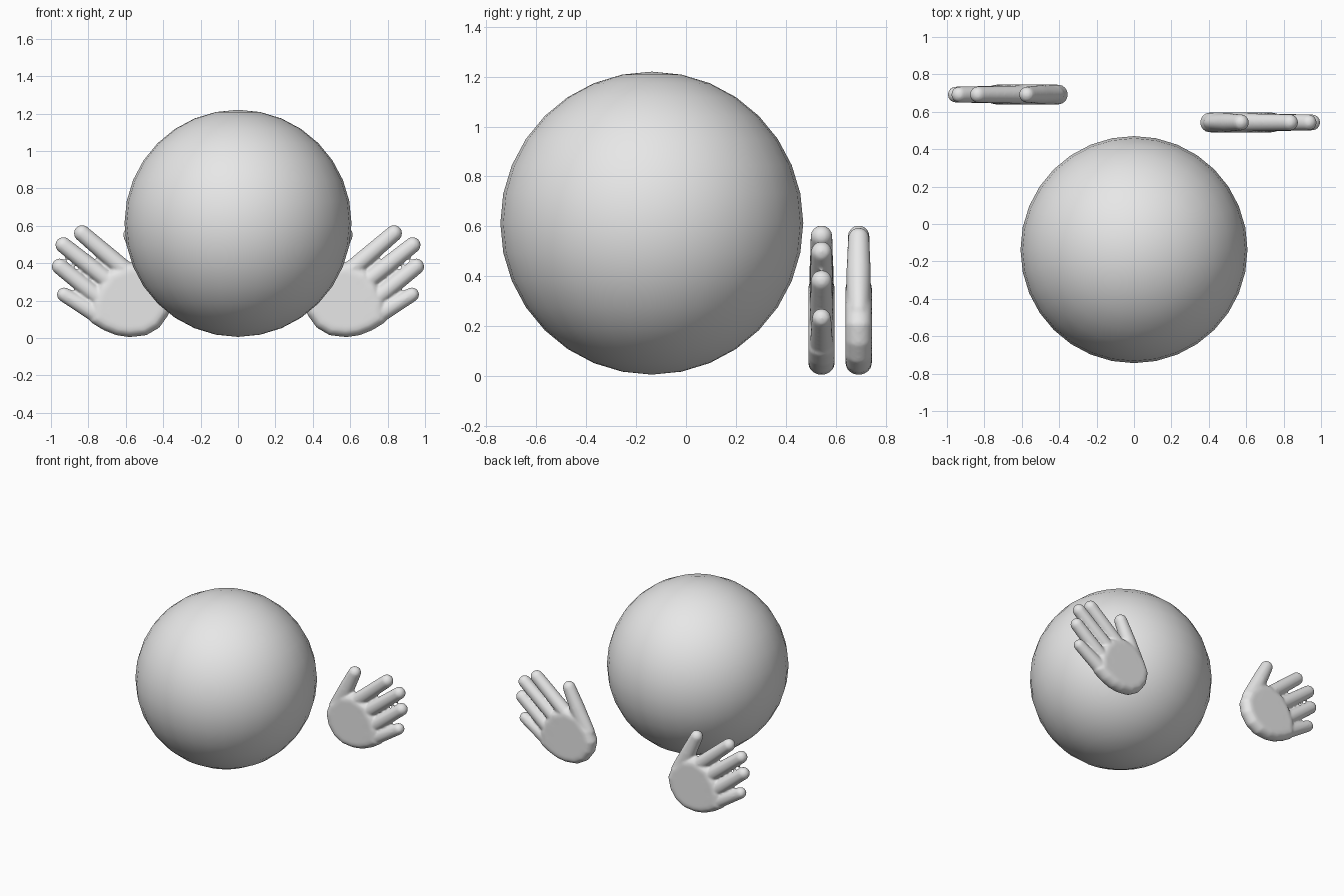
import bpy, bmesh, math
from mathutils import Vector

if "Cube" in bpy.data.objects:
    bpy.data.objects.remove(bpy.data.objects["Cube"])

grey = bpy.data.materials.new("light_grey")
grey.diffuse_color = (0.8, 0.8, 0.8, 1)
grey.use_nodes = True
grey.node_tree.nodes["Principled BSDF"].inputs["Base Color"].default_value = grey.diffuse_color

# Round body
bpy.ops.mesh.primitive_uv_sphere_add(segments=32, ring_count=16, radius=0.607,
                                     location=(0, -0.137, 0.613))
body = bpy.context.object
body.name = "round_body"
body.data.materials.append(grey)
bpy.ops.object.shade_smooth()

# Digits: base (x, z), base radius, tip (x, z), tip radius
DIGITS = [
    ((0.60, 0.36), 0.049, (0.834, 0.560), 0.044),   # index
    ((0.66, 0.28), 0.049, (0.934, 0.497), 0.043),   # middle
    ((0.70, 0.18), 0.049, (0.953, 0.382), 0.043),   # ring
    ((0.70, 0.095), 0.052, (0.930, 0.232), 0.039),  # little
    ((0.44, 0.26), 0.070, (0.510, 0.425), 0.052),   # thumb root
    ((0.510, 0.425), 0.052, (0.572, 0.552), 0.043), # thumb end
]
PALM = [(0.58, 0.004), (0.65, 0.014), (0.72, 0.042), (0.79, 0.085), (0.79, 0.18),
        (0.75, 0.28), (0.69, 0.36), (0.58, 0.405), (0.47, 0.385), (0.385, 0.29),
        (0.352, 0.21), (0.37, 0.125), (0.42, 0.055), (0.49, 0.014)]


def add_digit(bm, base, r0, tip, r1, side):
    """Tapered capsule: hull around two balls."""
    part = bmesh.new()
    for (x, z), r in ((base, r0), (tip, r1)):
        ball = bmesh.ops.create_uvsphere(part, u_segments=20, v_segments=12, radius=r)
        for v in ball["verts"]:
            # keep the digit no thicker than the palm
            v.co.y = v.co.y * min(r, 0.049) / r
            v.co += Vector((x, 0, z))
    bmesh.ops.delete(part, geom=part.faces[:], context="FACES_ONLY")
    hull = bmesh.ops.convex_hull(part, input=part.verts[:])
    loose = set(hull["geom_interior"]) | set(hull["geom_unused"])
    bmesh.ops.delete(part, geom=[v for v in loose if isinstance(v, bmesh.types.BMVert)],
                     context="VERTS")
    copy = {v: bm.verts.new((v.co.x * side, v.co.y, v.co.z)) for v in part.verts}
    for f in part.faces:
        bm.faces.new([copy[v] for v in f.verts])
    part.free()


def add_palm(bm, side):
    """Flat pad with a rounded rim, lofted in layers."""
    centre = Vector((0.57, 0.20))
    rings = []
    for i in range(9):
        a = math.radians(-90 + 22.5 * i)
        k = 1 - 0.24 * (1 - math.cos(a))
        ring = []
        for p in PALM:
            q = centre + (Vector(p) - centre) * k
            ring.append(bm.verts.new((q.x * side, 0.053 * math.sin(a), q.y)))
        rings.append(ring)
    n = len(PALM)
    for lo, hi in zip(rings, rings[1:]):
        for j in range(n):
            bm.faces.new((lo[j], lo[(j + 1) % n], hi[(j + 1) % n], hi[j]))
    bm.faces.new(rings[0])
    bm.faces.new(rings[-1])


def make_hand(name, side, y):
    bm = bmesh.new()
    add_palm(bm, side)
    for base, r0, tip, r1 in DIGITS:
        add_digit(bm, base, r0, tip, r1, side)
    bmesh.ops.recalc_face_normals(bm, faces=bm.faces[:])
    mesh = bpy.data.meshes.new(name)
    bm.to_mesh(mesh)
    bm.free()
    mesh.materials.append(grey)
    hand = bpy.data.objects.new(name, mesh)
    hand.location.y = y
    bpy.context.collection.objects.link(hand)
    # Fuse the digits into the palm and soften the joints
    fuse = hand.modifiers.new("fuse", "REMESH")
    fuse.mode = "VOXEL"
    fuse.voxel_size = 0.008
    fuse.use_smooth_shade = True
    soft = hand.modifiers.new("soften", "SMOOTH")
    soft.factor = 0.5
    soft.iterations = 6


make_hand("right_hand", 1, 0.543)
make_hand("left_hand", -1, 0.692)
